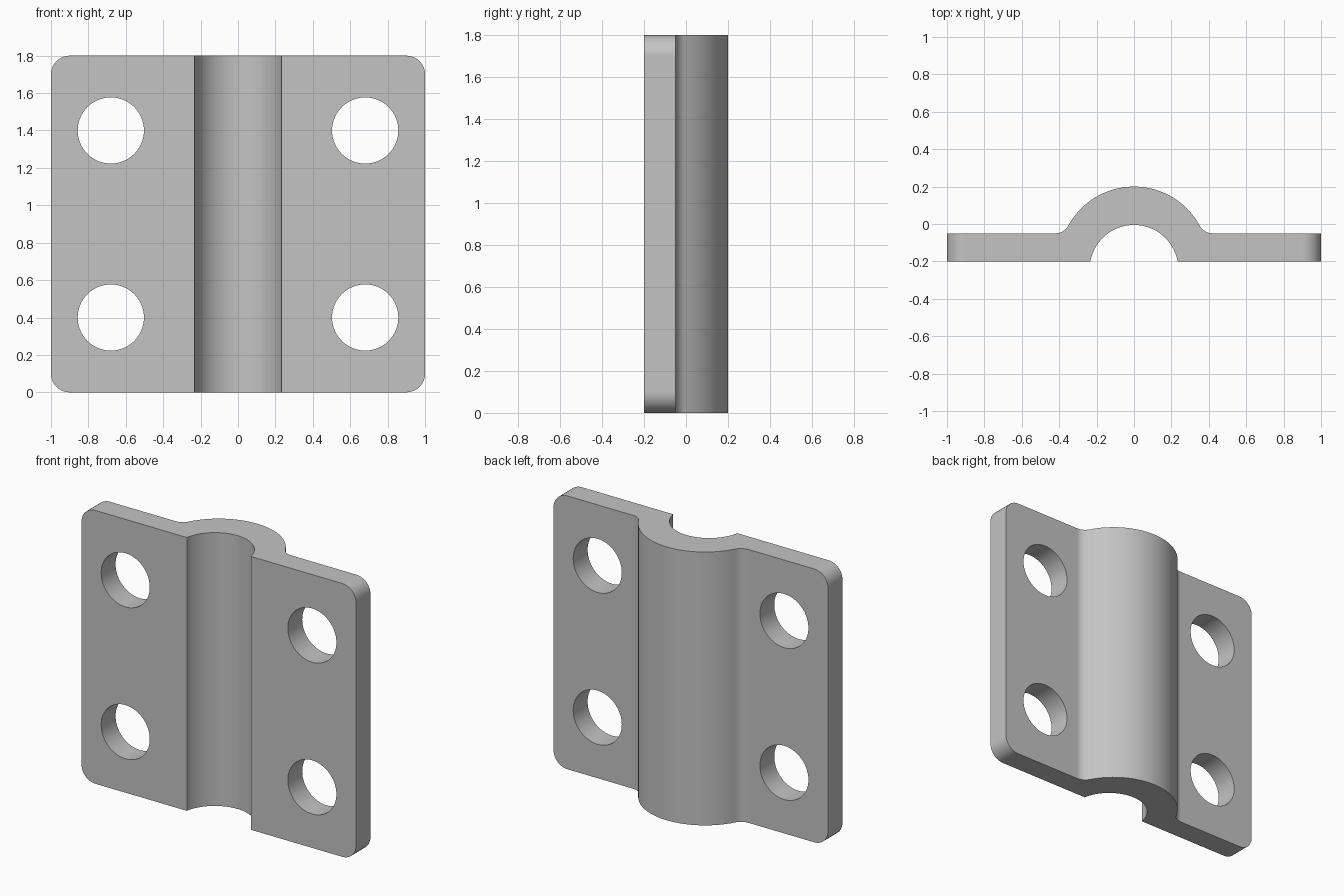
import bpy
import bmesh
from math import sqrt, atan2, pi, cos, sin, radians
from mathutils import Matrix, Vector

if "Cube" in bpy.data.objects:
    bpy.data.objects.remove(bpy.data.objects["Cube"])

HEIGHT = 1.8
FRONT, BACK = -0.2, -0.05               # plate faces along y
OUT_Y, OUT_R = -0.2, 0.4                # outer saddle arc
IN_Y, IN_R = -0.242, 0.237              # inner channel arc
FILLET = 0.08


def arc(cx, cy, r, a0, a1, n):
    """Points along an arc in the xy plane."""
    return [(cx + r * cos(a0 + (a1 - a0) * i / n),
             cy + r * sin(a0 + (a1 - a0) * i / n)) for i in range(n + 1)]


# Grey metal
metal = bpy.data.materials.new("grey_metal")
metal.use_nodes = True
grey = (0.55, 0.55, 0.55, 1)
metal.diffuse_color = grey
metal.node_tree.nodes["Principled BSDF"].inputs["Base Color"].default_value = grey

# Half profile on the +x side: channel, flange, fillet, saddle
fy = BACK + FILLET
fx = sqrt((OUT_R + FILLET) ** 2 - (fy - OUT_Y) ** 2)
join = atan2(fy - OUT_Y, fx)
lip = atan2(FRONT - IN_Y, sqrt(IN_R ** 2 - (FRONT - IN_Y) ** 2))
half = arc(0, IN_Y, IN_R, pi / 2, lip, 20)
half += [(1, FRONT), (1, BACK)]
half += arc(fx, fy, FILLET, -pi / 2, join - pi, 8)
half += arc(0, OUT_Y, OUT_R, join, pi / 2, 24)[1:]
profile = half + [(-x, y) for x, y in reversed(half[1:-1])]

# Extrude the profile upward and round the four flange corners
bm = bmesh.new()
face = bm.faces.new([bm.verts.new((x, y, 0)) for x, y in profile])
top = bmesh.ops.extrude_face_region(bm, geom=[face])["geom"]
bmesh.ops.translate(bm, vec=Vector((0, 0, HEIGHT)),
                    verts=[v for v in top if isinstance(v, bmesh.types.BMVert)])
corners = [e for e in bm.edges
           if all(abs(v.co.x) > 0.999 for v in e.verts)
           and abs(e.verts[0].co.z - e.verts[1].co.z) < 0.001]
bmesh.ops.bevel(bm, geom=corners, offset=0.1, segments=10, profile=0.5,
                affect='EDGES', clamp_overlap=False)
bmesh.ops.recalc_face_normals(bm, faces=bm.faces)
mesh = bpy.data.meshes.new("saddle_clamp")
bm.to_mesh(mesh)
bm.free()
mesh.materials.append(metal)
clamp = bpy.data.objects.new("saddle_clamp", mesh)
bpy.context.collection.objects.link(clamp)

# Four bolt holes
bm = bmesh.new()
for x in (-0.68, 0.68):
    for z in (0.4, 1.4):
        bmesh.ops.create_cone(
            bm, cap_ends=True, segments=64, radius1=0.177, radius2=0.177, depth=0.6,
            matrix=Matrix.Translation((x, -0.12, z)) @ Matrix.Rotation(pi / 2, 4, 'X'))
hole_mesh = bpy.data.meshes.new("bolt_hole_cutter")
bm.to_mesh(hole_mesh)
bm.free()
hole_mesh.materials.append(metal)
cutter = bpy.data.objects.new("bolt_hole_cutter", hole_mesh)
cutter.hide_render = True
bpy.context.collection.objects.link(cutter)

cut = clamp.modifiers.new("bolt_holes", 'BOOLEAN')
cut.operation = 'DIFFERENCE'
cut.solver = 'EXACT'
cut.object = cutter
bpy.ops.object.select_all(action='DESELECT')
clamp.select_set(True)
bpy.context.view_layer.objects.active = clamp
bpy.ops.object.modifier_apply(modifier=cut.name)
bpy.data.objects.remove(cutter)

# Smooth curved walls, crisp edges, flat plates
bpy.ops.object.shade_smooth_by_angle(angle=radians(30))
clamp.modifiers.new("flat_faces", 'WEIGHTED_NORMAL').keep_sharp = True
